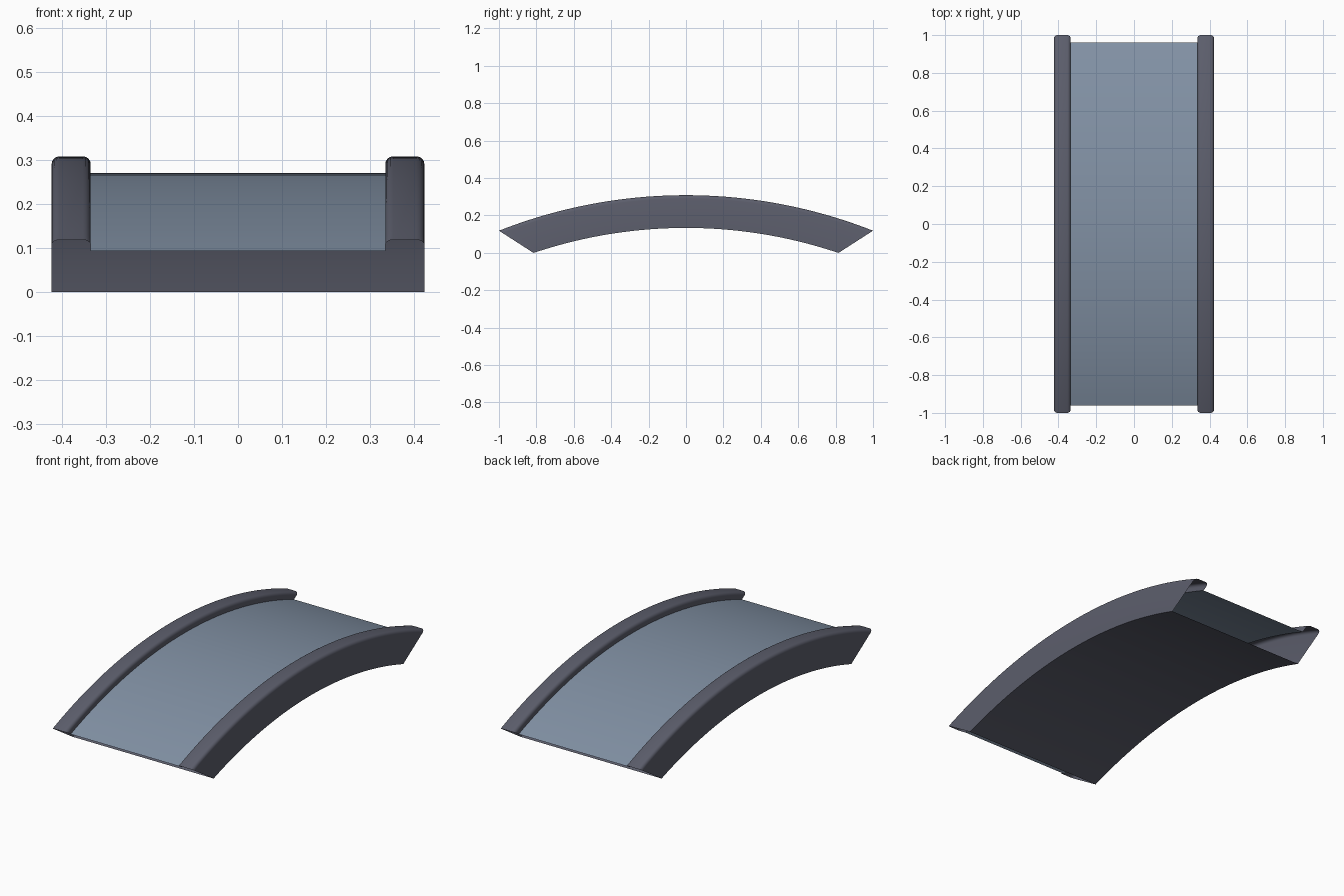
import bpy, bmesh, math

if "Cube" in bpy.data.objects:
    bpy.data.objects.remove(bpy.data.objects["Cube"])

R, TOP, THICK = 2.726, 0.308, 0.175      # top arc radius, crown height, total depth
HALF_W, INNER, DECK_D, BEV = 0.424, 0.335, 0.038, 0.018
SEG = 48


def material(name, rgb):
    m = bpy.data.materials.new(name)
    m.diffuse_color = (*rgb, 1)
    m.use_nodes = True
    m.node_tree.nodes["Principled BSDF"].inputs["Base Color"].default_value = m.diffuse_color
    return m


def arch_point(x, d, s):
    """Point at depth d below the top arc, s in -1..1 along the span; ends are slanted."""
    r = R - d
    y_end = 1.0 - 0.185 * d / THICK
    a = s * math.asin(y_end / r)
    return (x, r * math.sin(a), TOP - R + r * math.cos(a))


def sweep(name, profile, mat, closed=False):
    """Sweep an (x, depth) profile along the arch, leaving the ends open."""
    bm = bmesh.new()
    rows = [[bm.verts.new(arch_point(x, d, -1 + 2 * i / SEG)) for x, d in profile]
            for i in range(SEG + 1)]
    n = len(profile)
    for a, b in zip(rows, rows[1:]):
        for j in range(n if closed else n - 1):
            k = (j + 1) % n
            bm.faces.new((a[j], a[k], b[k], b[j]))
    me = bpy.data.meshes.new(name)
    bm.to_mesh(me)
    bm.free()
    me.materials.append(mat)
    ob = bpy.data.objects.new(name, me)
    bpy.context.collection.objects.link(ob)
    bpy.ops.object.select_all(action='DESELECT')
    ob.select_set(True)
    bpy.context.view_layer.objects.active = ob
    bpy.ops.object.shade_smooth_by_angle(angle=math.radians(35))
    return ob


def corner(cx, a0):
    """Rounded rail corner, quarter turn starting at angle a0."""
    return [(cx + BEV * math.cos(math.radians(a0 - 22.5 * i)),
             BEV - BEV * math.sin(math.radians(a0 - 22.5 * i))) for i in range(5)]


frame = material("dark grey frame", (0.107, 0.112, 0.150))
blue = material("blue grey deck", (0.223, 0.285, 0.375))

# hollow body: underside, outer walls and rounded raised rails
left = corner(-HALF_W + BEV, 180) + corner(-INNER - BEV, 90) + [(-INNER, DECK_D)]
left = [(-HALF_W, THICK)] + left
right = [(-x, d) for x, d in reversed(left)]
# profile starts at the right side of the deck and runs round underneath to the left side
sweep("bridge_frame", right + left, frame)

# walking surface between the rails
sweep("bridge_deck", [(-INNER, DECK_D), (INNER, DECK_D)], blue)
